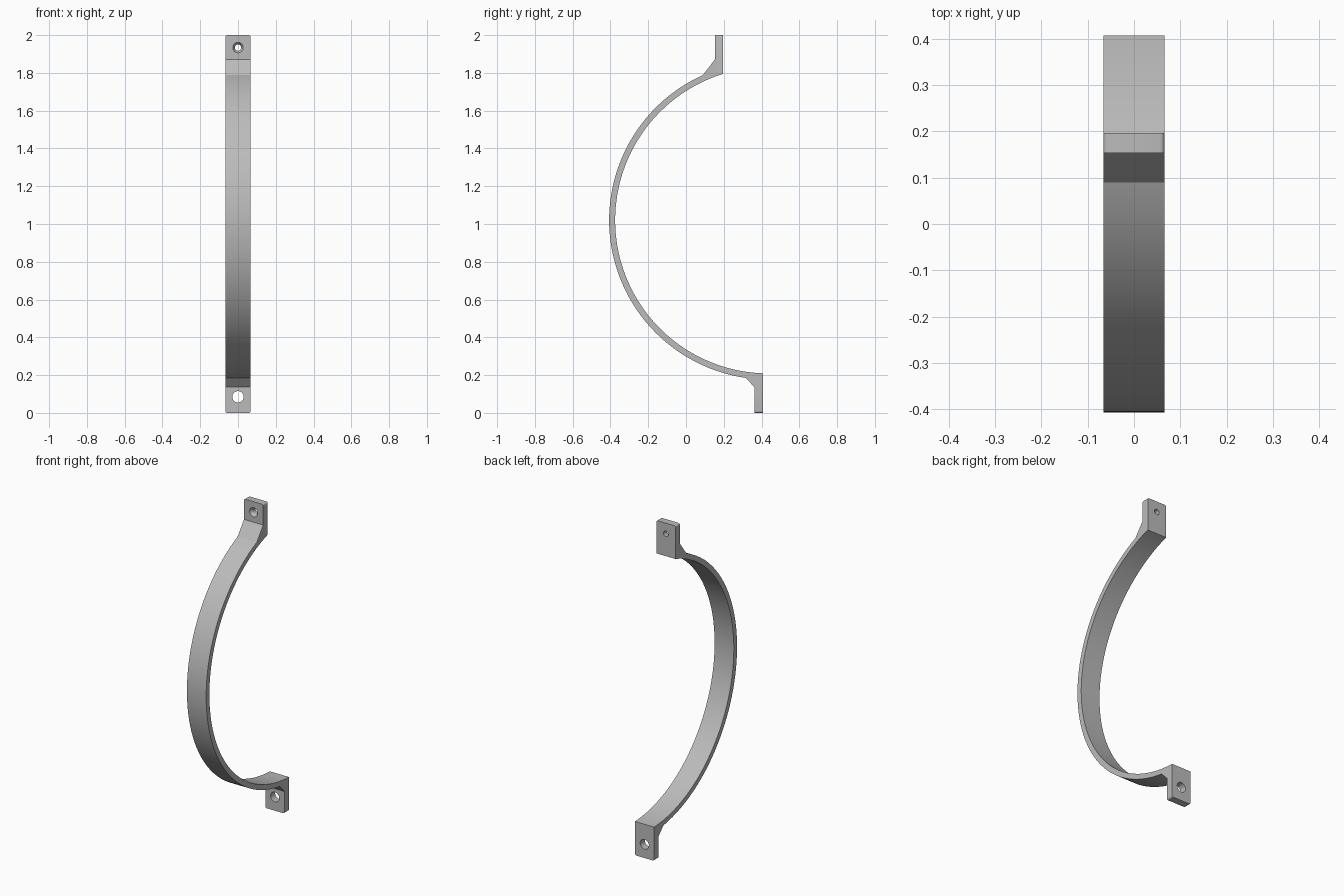
import bpy, bmesh, math
from mathutils import Vector

if "Cube" in bpy.data.objects:
    bpy.data.objects.remove(bpy.data.objects["Cube"], do_unlink=True)

HALF = 0.066                       # half width of the strap
CY, CZ = 0.436, 1.02               # centre of the arc
R_IN, R_OUT = 0.811, 0.843

steel = bpy.data.materials.new("plain grey")
steel.use_nodes = True
GREY = (0.5, 0.5, 0.5, 1)
steel.diffuse_color = GREY
steel.node_tree.nodes["Principled BSDF"].inputs["Base Color"].default_value = GREY


def arc(radius, y_start, y_end, steps=72):
    """Points on the left half circle, from the top end to the bottom end."""
    a = math.pi - math.acos((CY - y_start) / radius)
    b = math.pi + math.acos((CY - y_end) / radius)
    return [(CY + radius * math.cos(a + (b - a) * i / steps),
             CZ + radius * math.sin(a + (b - a) * i / steps)) for i in range(steps + 1)]


# Side outline: top tab, gusset, outer arc, gusset, bottom tab, inner arc
top_front, top_back = 0.153, 0.197
low_front, low_back = 0.362, 0.407
outline = [(top_back, 2), (top_front, 2), (top_front, 1.872)]
outline += arc(R_OUT, 0.09, 0.315)
outline += [(low_front, 0.137), (low_front, 0), (low_back, 0)]
outline += reversed(arc(R_IN, top_back, low_back))

# Bracket body, extruded across its width
bm = bmesh.new()
face = bm.faces.new([bm.verts.new((-HALF, y, z)) for y, z in outline])
ext = bmesh.ops.extrude_face_region(bm, geom=[face])
moved = [g for g in ext["geom"] if isinstance(g, bmesh.types.BMVert)]
bmesh.ops.translate(bm, verts=moved, vec=(2 * HALF, 0, 0))
bmesh.ops.recalc_face_normals(bm, faces=bm.faces[:])

# Rounded corners at the free ends of the tabs
corners = [e for e in bm.edges
           if all(v.co.z < 0.001 or v.co.z > 1.999 for v in e.verts)
           and abs(e.verts[0].co.x - e.verts[1].co.x) < 0.001]
bmesh.ops.bevel(bm, geom=corners, offset=0.01, segments=4, profile=0.5, affect='EDGES')
mesh = bpy.data.meshes.new("curved_bracket")
bm.to_mesh(mesh)
bm.free()
bracket = bpy.data.objects.new("curved_bracket", mesh)
bpy.context.collection.objects.link(bracket)
mesh.materials.append(steel)


def drill(name, y, z, r_front, r_back, depth):
    """Cut a round or tapered hole running along y, centred on y."""
    bpy.ops.mesh.primitive_cone_add(vertices=32, radius1=r_back, radius2=r_front, depth=depth,
                                    location=(0, y, z), rotation=(math.pi / 2, 0, 0))
    cutter = bpy.context.object
    cutter.name = name
    cutter.hide_render = True
    cutter.data.materials.append(steel)
    mod = bracket.modifiers.new(name, 'BOOLEAN')
    mod.operation, mod.solver, mod.object = 'DIFFERENCE', 'EXACT', cutter
    bpy.context.view_layer.objects.active = bracket
    bpy.ops.object.modifier_apply(modifier=name)
    bpy.data.objects.remove(cutter, do_unlink=True)


# Plain hole below; small hole with a countersink above
drill("lower_hole", 0.385, 0.085, 0.03, 0.03, 0.1)
drill("upper_hole", 0.175, 1.934, 0.017, 0.017, 0.1)
drill("upper_countersink", top_front + 0.01, 1.934, 0.029, 0.015, 0.024)

# Smooth arc with sharp edges
bpy.ops.object.select_all(action='DESELECT')
bracket.select_set(True)
bpy.context.view_layer.objects.active = bracket
bpy.ops.object.shade_smooth_by_angle(angle=math.radians(25))
